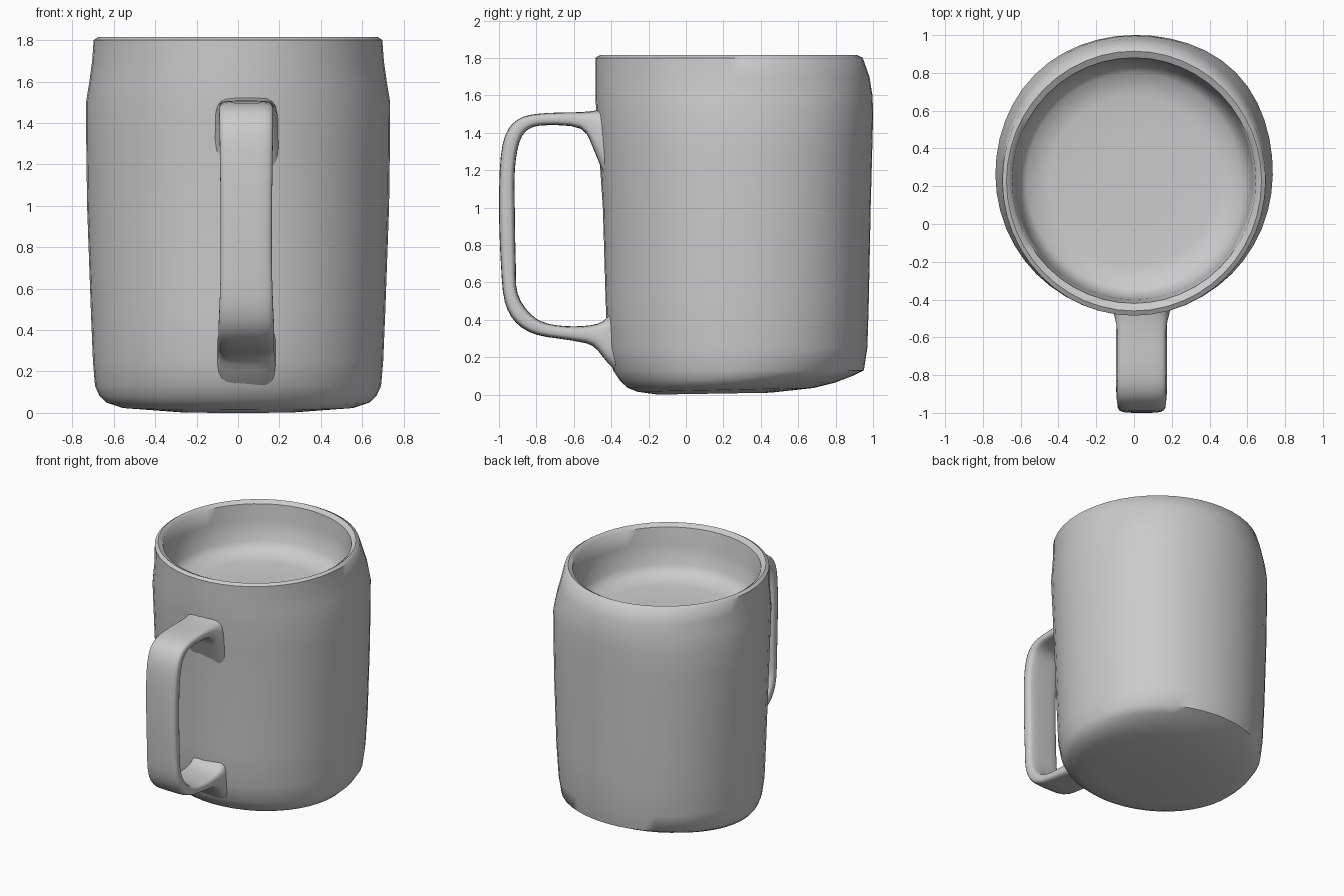
import bpy, bmesh, math

if "Cube" in bpy.data.objects:
    bpy.data.objects.remove(bpy.data.objects["Cube"])


def loft(name, rings, angle):
    """Skin closed rings of equal length, cap both ends, shade smooth."""
    bm = bmesh.new()
    loops = [[bm.verts.new(p) for p in ring] for ring in rings]
    n = len(loops[0])
    for a, b in zip(loops, loops[1:]):
        for i in range(n):
            j = (i + 1) % n
            bm.faces.new((a[i], a[j], b[j], b[i]))
    bm.faces.new(loops[0])
    bm.faces.new(loops[-1])
    bmesh.ops.recalc_face_normals(bm, faces=bm.faces)
    mesh = bpy.data.meshes.new(name)
    bm.to_mesh(mesh)
    bm.free()
    obj = bpy.data.objects.new(name, mesh)
    bpy.context.collection.objects.link(obj)
    bpy.ops.object.select_all(action='DESELECT')
    obj.select_set(True)
    bpy.context.view_layer.objects.active = obj
    bpy.ops.object.shade_smooth_by_angle(angle=math.radians(angle))
    return obj


def oval(z, rx, y0, y1, bulge=0.0, tilt=0.0, n=48):
    """Horizontal ring, raised towards the back by tilt, bulged at the back right."""
    cy, ry = (y0 + y1) / 2, (y1 - y0) / 2
    ring = []
    for i in range(n):
        t = 2 * math.pi * i / n
        k = 1 + bulge * max(0, math.cos(t - math.pi / 4)) ** 8
        k += 0.4 * bulge * max(0, math.cos(t - 3 * math.pi / 4)) ** 8
        ring.append((rx * k * math.cos(t), cy + ry * k * math.sin(t),
                     z + tilt * (1 + math.sin(t)) / 2))
    return ring


# mug body: outer wall, rim, inner wall and the shallow inner surface
profile = [
    (0.00, 0.30, -0.15, 0.45, 0, 0.01), (0.015, 0.56, -0.26, 0.68, 0, 0.02),
    (0.035, 0.635, -0.31, 0.80, 0, 0.03), (0.07, 0.67, -0.35, 0.89, 0.01, 0.03),
    (0.13, 0.69, -0.39, 0.95, 0.02), (0.25, 0.70, -0.42, 0.968, 0.03),
    (0.50, 0.71, -0.43, 0.975, 0.04), (1.00, 0.728, -0.445, 0.985, 0.04),
    (1.30, 0.732, -0.465, 0.993, 0.04), (1.50, 0.733, -0.48, 0.998, 0.04),
    (1.60, 0.717, -0.485, 0.995, 0.03), (1.70, 0.704, -0.485, 0.98, 0.01),
    (1.80, 0.697, -0.485, 0.945), (1.815, 0.675, -0.46, 0.915),
    (1.795, 0.645, -0.42, 0.88), (1.68, 0.63, -0.40, 0.87),
    (1.53, 0.61, -0.385, 0.85), (1.47, 0.57, -0.34, 0.80),
    (1.45, 0.45, -0.22, 0.68), (1.445, 0.22, 0.01, 0.45),
]
loft("mug_body", [oval(*p) for p in profile], 50)

# handle: outer and inner edge points (y, z) plus half width, swept as a soft strap
strap = [
    (-.42, 1.54, -.42, 1.12, .16), (-.48, 1.52, -.49, 1.30, .145),
    (-.58, 1.51, -.56, 1.42, .13), (-.75, 1.505, -.74, 1.44, .128),
    (-.87, 1.485, -.84, 1.42, .13), (-.95, 1.42, -.89, 1.35, .13),
    (-.99, 1.28, -.915, 1.2, .128), (-1.0, 1.0, -.915, .98, .125),
    (-.99, .7, -.91, .7, .125), (-.97, .5, -.9, .54, .13),
    (-.91, .385, -.83, .43, .135), (-.8, .32, -.74, .38, .135),
    (-.62, .29, -.6, .365, .135), (-.5, .26, -.47, .38, .135),
    (-.42, .17, -.41, .43, .14), (-.3, .05, -.35, .52, .15),
]


def spline(rows, steps=3):
    """Catmull-Rom resampling of rows of numbers."""
    p = [rows[0]] + rows + [rows[-1]]
    out = []
    for i in range(1, len(p) - 2):
        for s in range(steps):
            t = s / steps
            out.append([0.5 * (2 * b + (c - a) * t + (2 * a - 5 * b + 4 * c - d) * t * t
                               + (3 * b - a - 3 * c + d) * t ** 3)
                        for a, b, c, d in zip(*p[i - 1:i + 3])])
    return out + [rows[-1]]


def strap_ring(oy, oz, iy, iz, w, n=20):
    pts = []
    for i in range(n):
        t = 2 * math.pi * (i + 0.5) / n
        c, s = math.cos(t), math.sin(t)
        u = math.copysign(abs(c) ** 0.5, c)
        v = (1 + math.copysign(abs(s) ** 0.5, s)) / 2
        pts.append((0.04 + w * u, iy + (oy - iy) * v, iz + (oz - iz) * v))
    return pts


loft("mug_handle", [strap_ring(*s) for s in spline(strap)], 60)
